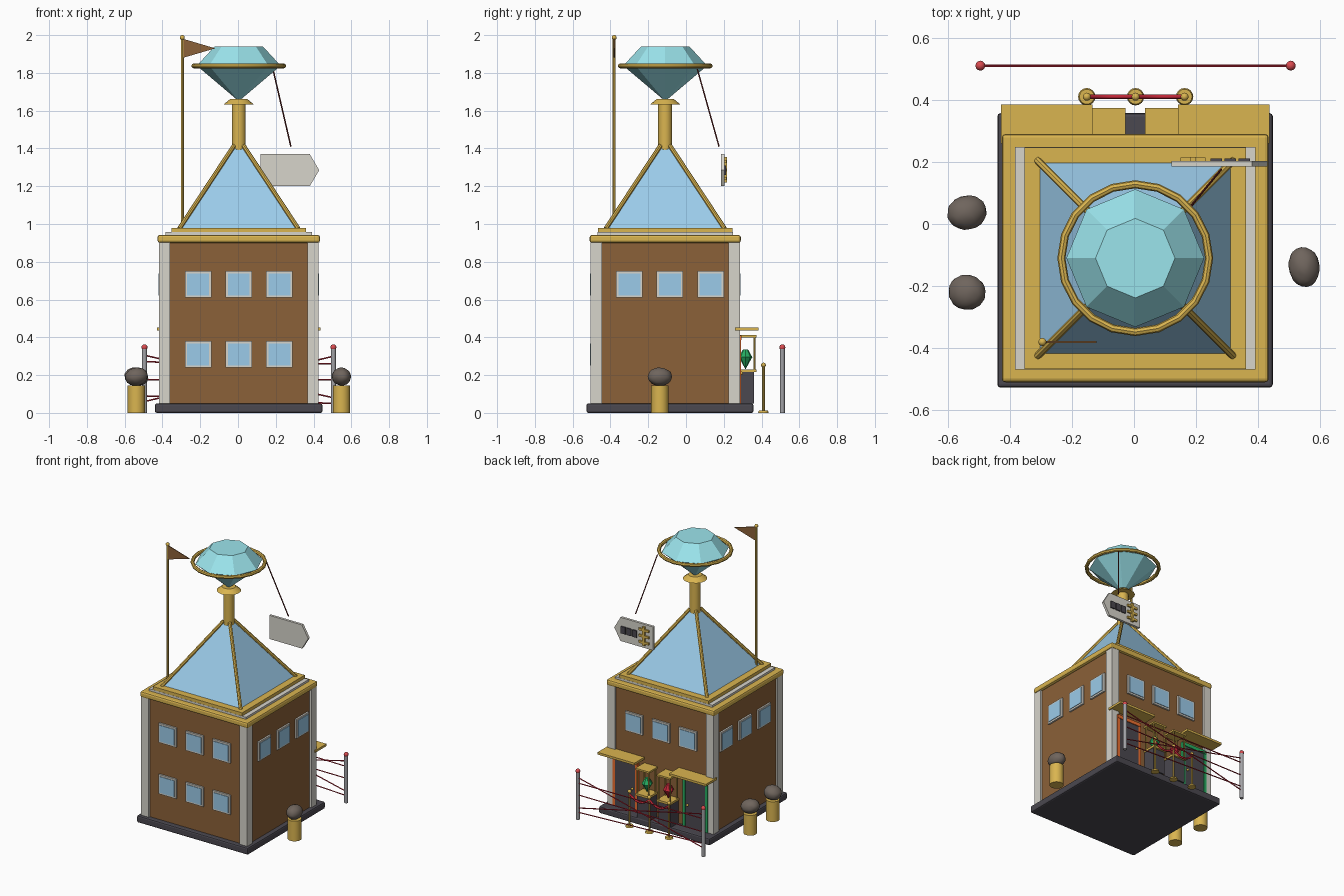
import bpy, bmesh, math, random
from mathutils import Vector

if "Cube" in bpy.data.objects:
    bpy.data.objects.remove(bpy.data.objects["Cube"])

random.seed(4)
CX, CY = 0.004, -0.11
COL = dict(gold=(.70, .46, .08), brown=(.26, .12, .04), white=(.68, .66, .60), dark=(.07, .065, .08),
           glass=(.33, .60, .82), gem=(.33, .78, .84), red=(.55, .02, .04), ball=(.7, .07, .08),
           green=(.02, .42, .12), orange=(.85, .16, .03), rock=(.16, .13, .11), steel=(.36, .36, .38),
           rope=(.15, .02, .02))


def finish(ob, name, color, smooth=False):
    ob.name = name
    mat = bpy.data.materials.get(color) or bpy.data.materials.new(color)
    mat.diffuse_color = (*COL[color], 1)
    mat.use_nodes = True
    mat.node_tree.nodes["Principled BSDF"].inputs["Base Color"].default_value = mat.diffuse_color
    ob.data.materials.append(mat)
    if smooth:
        bpy.ops.object.select_all(action='DESELECT')
        ob.select_set(True)
        bpy.context.view_layer.objects.active = ob
        bpy.ops.object.shade_smooth_by_angle(angle=math.radians(40))
    return ob


def box(name, x0, x1, y0, y1, z0, z1, color, bevel=0):
    bpy.ops.mesh.primitive_cube_add(size=1, location=((x0 + x1) / 2, (y0 + y1) / 2, (z0 + z1) / 2))
    ob = bpy.context.object
    ob.scale = (x1 - x0, y1 - y0, z1 - z0)
    bpy.ops.object.transform_apply(location=False, rotation=False, scale=True)
    if bevel:
        m = ob.modifiers.new("bevel", 'BEVEL')
        m.width, m.segments = bevel, 2
    return finish(ob, name, color)


def cone(name, x, y, z0, z1, r0, r1, color, sides=16, smooth=True, turn=0):
    bpy.ops.mesh.primitive_cone_add(vertices=sides, radius1=r0, radius2=r1, depth=z1 - z0,
                                    location=(x, y, (z0 + z1) / 2), rotation=(0, 0, turn))
    return finish(bpy.context.object, name, color, smooth)


def ball(name, loc, r, color):
    bpy.ops.mesh.primitive_uv_sphere_add(segments=12, ring_count=8, radius=r, location=loc)
    return finish(bpy.context.object, name, color, True)


def rod(name, a, b, r, color, sides=8):
    a, b = Vector(a), Vector(b)
    bpy.ops.mesh.primitive_cylinder_add(vertices=sides, radius=r, depth=(b - a).length, location=(a + b) / 2)
    ob = bpy.context.object
    ob.rotation_euler = (b - a).to_track_quat('Z', 'Y').to_euler()
    return finish(ob, name, color, True)


def plate(name, pts, y0, y1, color):
    # outline in x/z extruded along y
    bm = bmesh.new()
    f = bm.faces.new([bm.verts.new((x, y0, z)) for x, z in pts])
    r = bmesh.ops.extrude_face_region(bm, geom=[f])
    bmesh.ops.translate(bm, vec=(0, y1 - y0, 0), verts=[v for v in r['geom'] if isinstance(v, bmesh.types.BMVert)])
    bmesh.ops.recalc_face_normals(bm, faces=bm.faces)
    me = bpy.data.meshes.new(name)
    bm.to_mesh(me)
    bm.free()
    ob = bpy.data.objects.new(name, me)
    bpy.context.collection.objects.link(ob)
    return finish(ob, name, color)


def cut_gem(name, x, y, z0, z1, z2, r, rt, color):
    # pointed pavilion plus flat-topped crown, eight sided
    cone(name + "_lower", x, y, z0, z1, 0, r, color, 8, False)
    cone(name + "_crown", x, y, z1, z2, r, rt, color, 8, False)


def slab(name, hx, hy, z0, z1, color, bevel=0):
    return box(name, CX - hx, CX + hx, CY - hy, CY + hy, z0, z1, color, bevel)


# building body
box("plinth", -.44, .447, -.527, .357, 0, .05, "dark", .01)
slab("walls", .41, .382, .05, .91, "brown")
for sx in (-1, 1):
    for sy in (-1, 1):
        x, y = CX + sx * .393, CY + sy * .365
        box("corner_pillar", x - .03, x + .03, y - .03, y + .03, .05, .905, "white")
slab("cornice", .43, .4, .9, .942, "gold", .012)
slab("roof_step", .387, .358, .942, .957, "white")
slab("roof_curb", .356, .357, .955, .98, "gold")

# glass pyramid roof with ridge bars
s2 = math.sqrt(2)
cone("glass_roof", CX, CY, .975, 1.41, .31 * s2, .025 * s2, "glass", 4, False, math.pi / 4)
for sx in (-1, 1):
    for sy in (-1, 1):
        rod("roof_ridge", (CX + sx * .315, CY + sy * .315, .975), (CX + sx * .025, CY + sy * .025, 1.415), .012, "gold")

# gem on its column
cone("gem_column", CX, CY, 1.39, 1.64, .037, .037, "gold")
cone("column_cap", CX, CY, 1.633, 1.662, .08, .045, "gold")
cut_gem("roof_gem", CX, CY, 1.65, 1.838, 1.94, .222, .128, "gem")
bpy.ops.mesh.primitive_torus_add(major_segments=20, minor_segments=8, major_radius=.238, minor_radius=.013,
                                 location=(CX, CY, 1.837))
finish(bpy.context.object, "gem_ring", "gold", True)

# flag pole
rod("flag_pole", (-.295, -.38, .96), (-.295, -.38, 1.985), .008, "gold")
ball("pole_finial", (-.295, -.38, 1.987), .013, "gold")
plate("flag", [(-.29, 1.88), (-.29, 1.98), (-.12, 1.93)], -.383, -.377, "brown")

# hanging price tag, bars face the back
rod("tag_cord", (.185, .06, 1.82), (.28, .175, 1.41), .004, "rope", 6)
plate("tag", [(.12, 1.2), (.12, 1.37), (.38, 1.37), (.43, 1.285), (.38, 1.2)], .185, .203, "white")
box("tag_upright", .18, .2, .2, .216, 1.22, 1.355, "gold")
for z in (1.24, 1.285, 1.33):
    box("tag_bar", .15, .23, .2, .214, z - .008, z + .008, "gold")
for i in range(3):
    x = .265 + i * .045
    box("tag_block", x - .018, x + .018, .2, .211, 1.26, 1.31, "dark")


def window(axis, sign, u, z):
    # frame and pane on the wall facing the given axis direction
    for nm, h, d, c in (("window_frame", .07, .012, "white"), ("window_pane", .058, .016, "glass")):
        w = (CX + sign * .41) if axis == 'x' else (CY + sign * .382)
        lo, hi = sorted((w - sign * .01, w + sign * d))
        if axis == 'x':
            box(nm, lo, hi, u - h, u + h, z - h, z + h, c)
        else:
            box(nm, u - h, u + h, lo, hi, z - h, z + h, c)


for d in (-.215, 0, .215):
    window('y', -1, CX + d, .31)
    for sgn in (-1, 1):
        window('y', sgn, CX + d, .68)
        window('x', sgn, -.085 + d, .68)

# shop front on the back: doors, canopies and display cases
for s, door_c, gem_c in ((1, "orange", "green"), (-1, "green", "red")):
    dx = CX + s * .28
    box("door", dx - .08, dx + .08, .26, .287, .05, .385, "dark")
    box("door_header", dx - .1, dx + .1, .26, .293, .385, .41, door_c)
    for e in (-1, 1):
        box("door_jamb", dx + e * .09 - .01, dx + e * .09 + .01, .26, .29, .05, .385, door_c)
    ball("door_knob", (dx - s * .06, .293, .21), .009, "gold")
    cx = CX + s * .285
    box("canopy", cx - .147, cx + .147, .26, .385, .436, .452, "gold")
    cx = CX + s * .085
    box("case_pedestal", cx - .048, cx + .048, .272, .36, .05, .216, "dark")
    box("case_shelf", cx - .054, cx + .054, .27, .373, .216, .231, "gold")
    box("case_top", cx - .054, cx + .054, .27, .373, .4, .412, "gold")
    for e in (-1, 1):
        for y in (.285, .362):
            rod("case_post", (cx + e * .045, y, .22), (cx + e * .045, y, .405), .005, "gold")
    cut_gem("case_gem", cx, .315, .231, .295, .335, .036, .014, gem_c)

# stanchions with sagging ropes
posts = (-.152, .005, .163)
for x in posts:
    cone("stanchion_base", x, .41, 0, .012, .028, .024, "gold")
    rod("stanchion_post", (x, .41, 0), (x, .41, .25), .007, "gold")
    ball("stanchion_knob", (x, .41, .253), .013, "gold")
for a, b in zip(posts, posts[1:]):
    cu = bpy.data.curves.new("velvet_rope", 'CURVE')
    cu.dimensions, cu.bevel_depth, cu.bevel_resolution = '3D', .007, 1
    sp = cu.splines.new('POLY')
    sp.points.add(8)
    for i, p in enumerate(sp.points):
        t = i / 8
        p.co = (a + (b - a) * t, .41, .235 - .16 * t * (1 - t), 1)
    ob = bpy.data.objects.new("velvet_rope", cu)
    bpy.context.collection.objects.link(ob)
    finish(ob, "velvet_rope", "red")

# laser fence
for x in (-.495, .505):
    rod("fence_post", (x, .51, 0), (x, .51, .345), .013, "steel", 12)
    ball("fence_lamp", (x, .51, .347), .016, "ball")
for za, zb in ((.305, .08), (.27, .26), (.175, .175), (.06, .3), (.09, .05)):
    rod("fence_beam", (-.495, .51, za), (.505, .51, zb), .004, "red", 6)

# boulders on round pedestals
for x, y, hx, hy, tilt in ((.548, -.138, .05, .065, .15), (-.538, .037, .064, .055, .2), (-.538, -.22, .06, .057, -.2)):
    cone("boulder_pedestal", x, y, 0, .145, .046, .046, "gold")
    bpy.ops.mesh.primitive_ico_sphere_add(subdivisions=3, radius=1, location=(x, y, .192), rotation=(0, tilt, tilt))
    ob = bpy.context.object
    for v in ob.data.vertices:
        v.co *= 1 + random.uniform(-.03, .03)
    ob.scale = (hx, hy, .048)
    finish(ob, "boulder", "rock", True)
